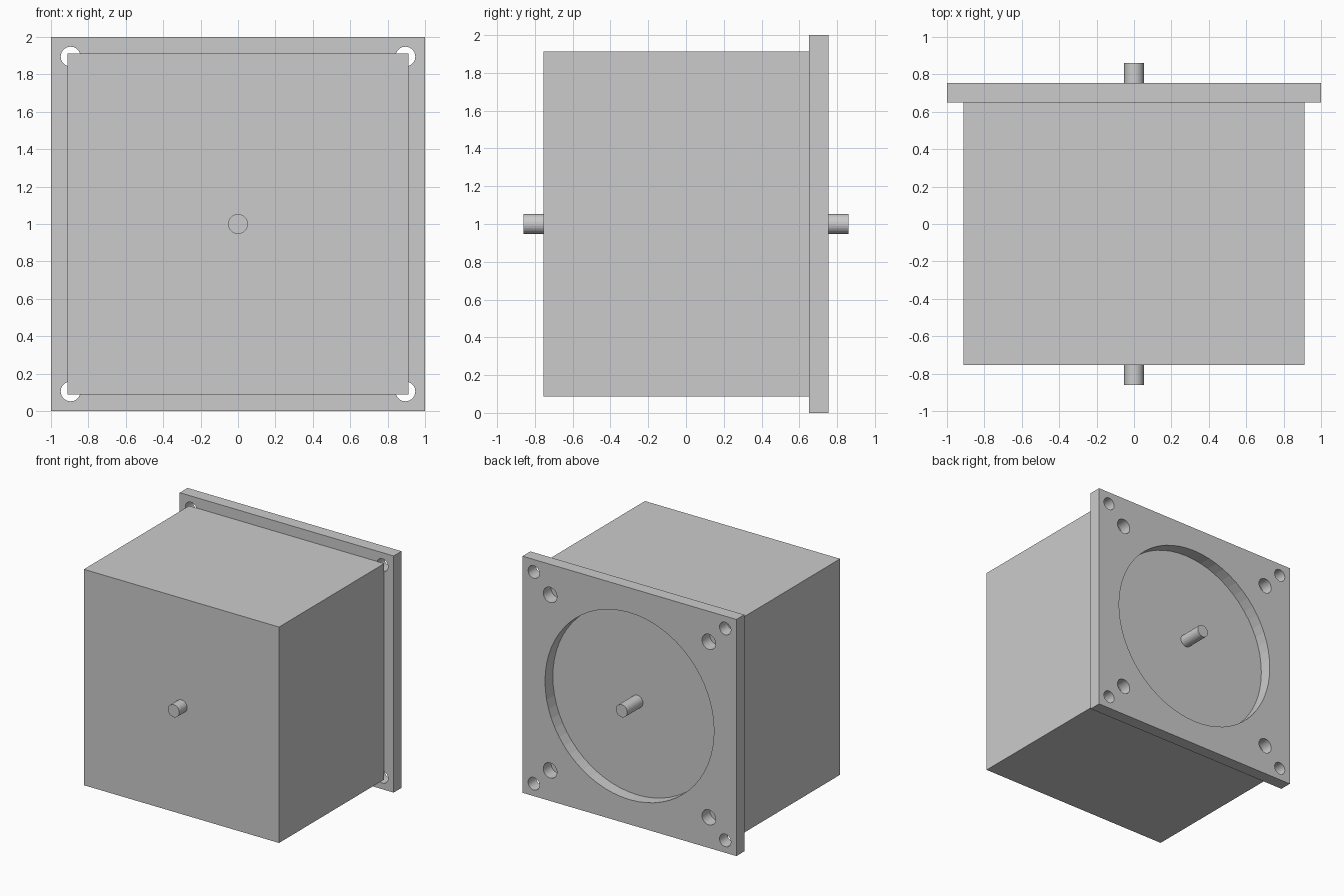
import bpy
import bmesh
from math import radians
from mathutils import Matrix

if "Cube" in bpy.data.objects:
    bpy.data.objects.remove(bpy.data.objects["Cube"])

FRONT, SEAM, BACK = -0.755, 0.65, 0.755   # body front, flange front, flange back
MID = 1.0                                 # height of the shaft axis


def make_object(name, bm):
    mesh = bpy.data.meshes.new(name)
    bm.to_mesh(mesh)
    bm.free()
    obj = bpy.data.objects.new(name, mesh)
    bpy.context.collection.objects.link(obj)
    return obj


def add_box(name, half, y0, y1):
    bm = bmesh.new()
    mat = (Matrix.Translation((0, (y0 + y1) / 2, MID))
           @ Matrix.Diagonal((half * 2, y1 - y0, half * 2, 1)))
    bmesh.ops.create_cube(bm, size=1, matrix=mat)
    return make_object(name, bm)


def add_rod(bm, x, z, r, y0, y1, sides):
    mat = Matrix.Translation((x, (y0 + y1) / 2, z)) @ Matrix.Rotation(radians(90), 4, 'X')
    bmesh.ops.create_cone(bm, cap_ends=True, segments=sides, radius1=r, radius2=r,
                          depth=y1 - y0, matrix=mat)


# Motor body
add_box("motor_body", 0.9125, FRONT, SEAM)

# Square mounting flange
flange = add_box("mounting_flange", 1.0, SEAM, BACK)

# Cutter: round opening plus two bolt holes at each corner
bm = bmesh.new()
add_rod(bm, 0, MID, 0.79, SEAM - 0.1, BACK + 0.1, 64)
for sx in (-1, 1):
    for sz in (-1, 1):
        for offset, radius in ((0.895, 0.053), (0.742, 0.064)):
            add_rod(bm, sx * offset, MID + sz * offset, radius, SEAM - 0.1, BACK + 0.1, 32)
cutter = make_object("flange_cutter", bm)
cutter.hide_render = True

mod = flange.modifiers.new("holes", 'BOOLEAN')
mod.operation = 'DIFFERENCE'
mod.solver = 'EXACT'
mod.object = cutter
bpy.context.view_layer.objects.active = flange
bpy.ops.object.modifier_apply(modifier=mod.name)
bpy.data.objects.remove(cutter)

# Shaft stubs, front and rear
for name, y0, y1 in (("front_shaft", -0.86, FRONT), ("rear_shaft", SEAM, 0.86)):
    bm = bmesh.new()
    add_rod(bm, 0, MID, 0.053, y0, y1, 32)
    make_object(name, bm)
